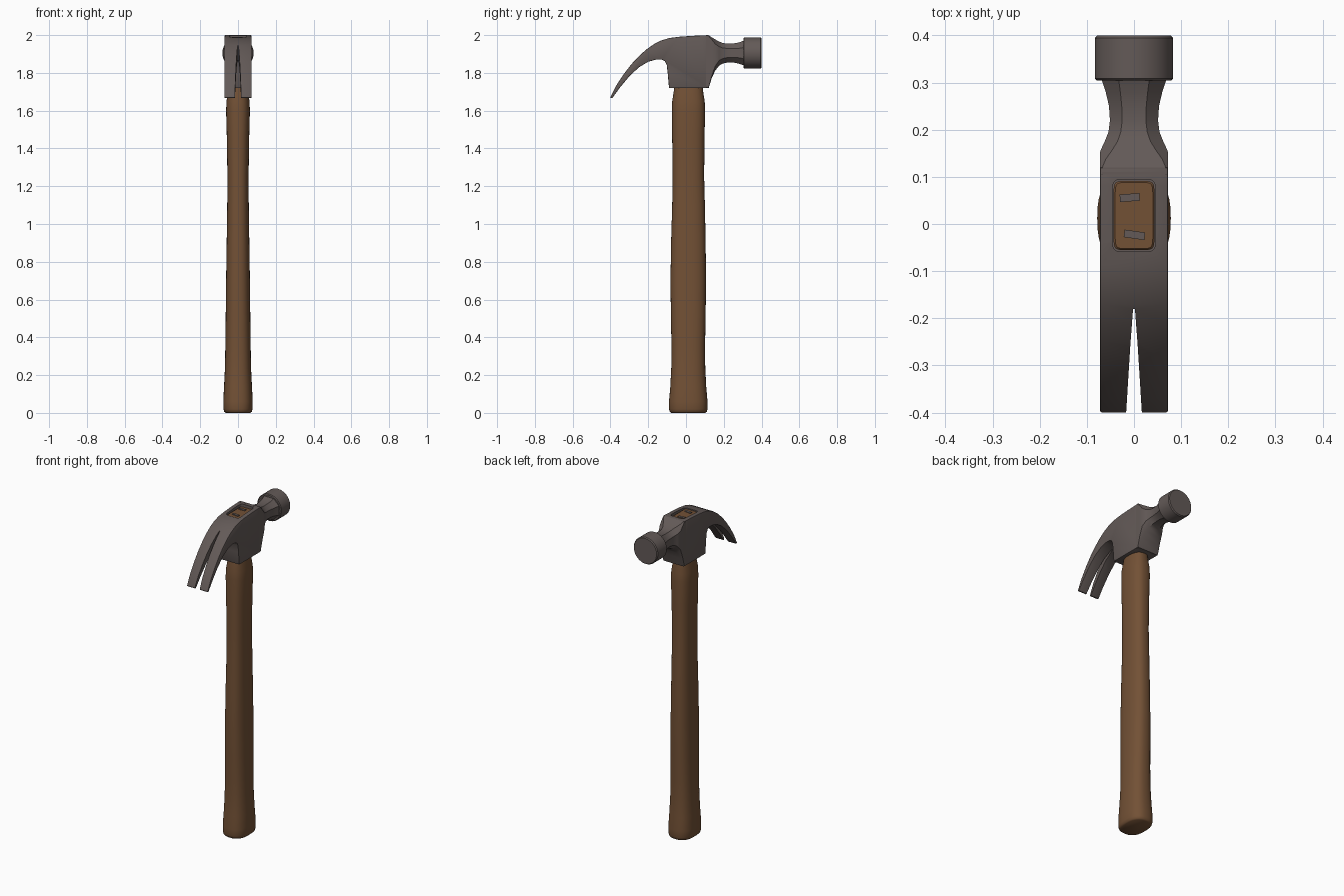
import bpy, bmesh, math
from mathutils import Vector

if "Cube" in bpy.data.objects:
    bpy.data.objects.remove(bpy.data.objects["Cube"])


def material(name, rgb):
    m = bpy.data.materials.new(name)
    m.diffuse_color = (*rgb, 1)
    m.use_nodes = True
    m.node_tree.nodes["Principled BSDF"].inputs["Base Color"].default_value = m.diffuse_color
    return m


STEEL = material("dark_steel", (0.125, 0.102, 0.096))
WOOD = material("brown_wood", (0.17, 0.082, 0.036))


def loft(name, rings, mat):
    """Skin a list of equally sized point rings and cap both ends."""
    bm = bmesh.new()
    vs = [[bm.verts.new(p) for p in r] for r in rings]
    n = len(vs[0])
    for a, b in zip(vs, vs[1:]):
        for i in range(n):
            j = (i + 1) % n
            bm.faces.new((a[i], a[j], b[j], b[i]))
    bm.faces.new(vs[0][::-1])
    bm.faces.new(vs[-1])
    bmesh.ops.recalc_face_normals(bm, faces=bm.faces[:])
    me = bpy.data.meshes.new(name)
    bm.to_mesh(me)
    bm.free()
    ob = bpy.data.objects.new(name, me)
    bpy.context.collection.objects.link(ob)
    me.materials.append(mat)
    return ob


def activate(ob):
    bpy.ops.object.select_all(action='DESELECT')
    ob.select_set(True)
    bpy.context.view_layer.objects.active = ob


def smooth(ob, angle=30):
    activate(ob)
    bpy.ops.object.shade_smooth_by_angle(angle=math.radians(angle))


def bevel(ob, width, segments=2, angle=40):
    activate(ob)
    m = ob.modifiers.new("bevel", 'BEVEL')
    m.width, m.segments = width, segments
    m.limit_method, m.angle_limit = 'ANGLE', math.radians(angle)
    bpy.ops.object.modifier_apply(modifier=m.name)


def cut(ob, cutter):
    activate(ob)
    m = ob.modifiers.new("cut", 'BOOLEAN')
    m.operation, m.solver, m.object = 'DIFFERENCE', 'EXACT', cutter
    bpy.ops.object.modifier_apply(modifier=m.name)
    bpy.data.objects.remove(cutter)


def oval(z, rx, y0, y1, n=40, power=2.5):
    """Rounded horizontal section between y0 and y1."""
    pts = []
    for i in range(n):
        a = 2 * math.pi * i / n
        c, s = math.cos(a), math.sin(a)
        f = lambda v: math.copysign(abs(v) ** (2 / power), v)
        pts.append((rx * f(c), (y0 + y1) / 2 + (y1 - y0) / 2 * f(s), z))
    return pts


def octagon(y, hx, z0, z1, c):
    """Chamfered upright section facing y."""
    return [(hx - c, y, z0), (hx, y, z0 + c), (hx, y, z1 - c), (hx - c, y, z1),
            (c - hx, y, z1), (-hx, y, z1 - c), (-hx, y, z0 + c), (c - hx, y, z0)]


def disc(y, r, z=1.905, n=40):
    return [(r * math.cos(2 * math.pi * i / n), y,
             z + r * math.sin(2 * math.pi * i / n)) for i in range(n)]


def plan(pts, z):
    return [(x, y, z) for x, y in pts]


# Handle: flared butt, swelling grip, narrow shaft
sections = [(0, .066, -.078, .102), (.006, .073, -.086, .110), (.02, .077, -.090, .114),
            (.06, .078, -.090, .114), (.14, .074, -.083, .107), (.24, .069, -.078, .102),
            (.36, .067, -.077, .101), (.52, .065, -.080, .104), (.70, .063, -.082, .106),
            (.90, .060, -.079, .104), (1.1, .057, -.073, .100), (1.25, .056, -.071, .096),
            (1.45, .059, -.073, .098), (1.6, .063, -.074, .101), (1.65, .061, -.073, .099),
            (1.70, .053, -.065, .091), (1.74, .048, -.060, .088)]
smooth(loft("handle", [oval(*s) for s in sections], WOOD), 50)

# Head body and claw: side profile extruded across x
profile = [(.12, 1.72), (.12, 2.0), (.08, 1.998), (.03, 1.996), (-.04, 1.991),
           (-.09, 1.984), (-.13, 1.972), (-.17, 1.952), (-.21, 1.924), (-.25, 1.888),
           (-.29, 1.845), (-.33, 1.793), (-.37, 1.732), (-.40, 1.672), (-.397, 1.665),
           (-.390, 1.667), (-.35, 1.722), (-.30, 1.782), (-.25, 1.829), (-.20, 1.859),
           (-.16, 1.870), (-.13, 1.871), (-.112, 1.862), (-.102, 1.842), (-.097, 1.80),
           (-.09, 1.72)]
head = loft("head_and_claw", [[(x, y, z) for y, z in profile] for x in (-.072, .072)], STEEL)
bevel(head, .004)

# Nail slot between the two claw prongs
slot = [(-.002, -.18), (.002, -.18), (.008, -.26), (.0185, -.43), (-.0185, -.43), (-.008, -.26)]
cut(head, loft("slot_cutter", [plan(slot, 1.5), plan(slot, 2.1)], STEEL))

# Recess on top for the handle end
recess = loft("recess_cutter", [oval(z, .046, -.058, .094, 40, 9) for z in (1.93, 2.1)], STEEL)
cut(head, recess)
smooth(head)

# Handle end seen in the recess
end_rings = [oval(1.92, .0435, -.055, .091, 40, 9), oval(1.981, .0435, -.055, .091, 40, 9),
             oval(1.985, .040, -.052, .088, 40, 9)]
smooth(loft("handle_end", end_rings, WOOD))

# Two steel wedges driven into the handle end
for i, (x, y, hx, hy, deg) in enumerate([(-.009, .056, .021, .008, 4), (.001, -.023, .022, .008, -8)]):
    a = math.radians(deg)
    pts = [(x + u * hx * math.cos(a) - v * hy * math.sin(a),
            y + u * hx * math.sin(a) + v * hy * math.cos(a))
           for u, v in ((-1, -1), (1, -1), (1, 1), (-1, 1))]
    loft(f"wedge_{i + 1}", [plan(pts, 1.97), plan(pts, 1.989)], STEEL)

# Faceted neck flowing from the body to the striking face
neck = [(.105, .0722, 1.7198, 1.9995, .004), (.12, .0722, 1.7198, 1.9995, .005),
        (.137, .0722, 1.775, 1.988, .012), (.155, .0715, 1.812, 1.977, .024),
        (.175, .062, 1.838, 1.966, .027), (.195, .054, 1.850, 1.958, .026),
        (.22, .051, 1.855, 1.955, .026), (.25, .053, 1.855, 1.956, .027),
        (.28, .060, 1.849, 1.961, .031), (.31, .070, 1.838, 1.972, .037)]
smooth(loft("neck", [octagon(*s) for s in neck], STEEL), 28)

# Round striking face
face = [(.304, .078), (.308, .083), (.394, .083), (.4, .078)]
smooth(loft("striking_face", [disc(*s) for s in face], STEEL))
